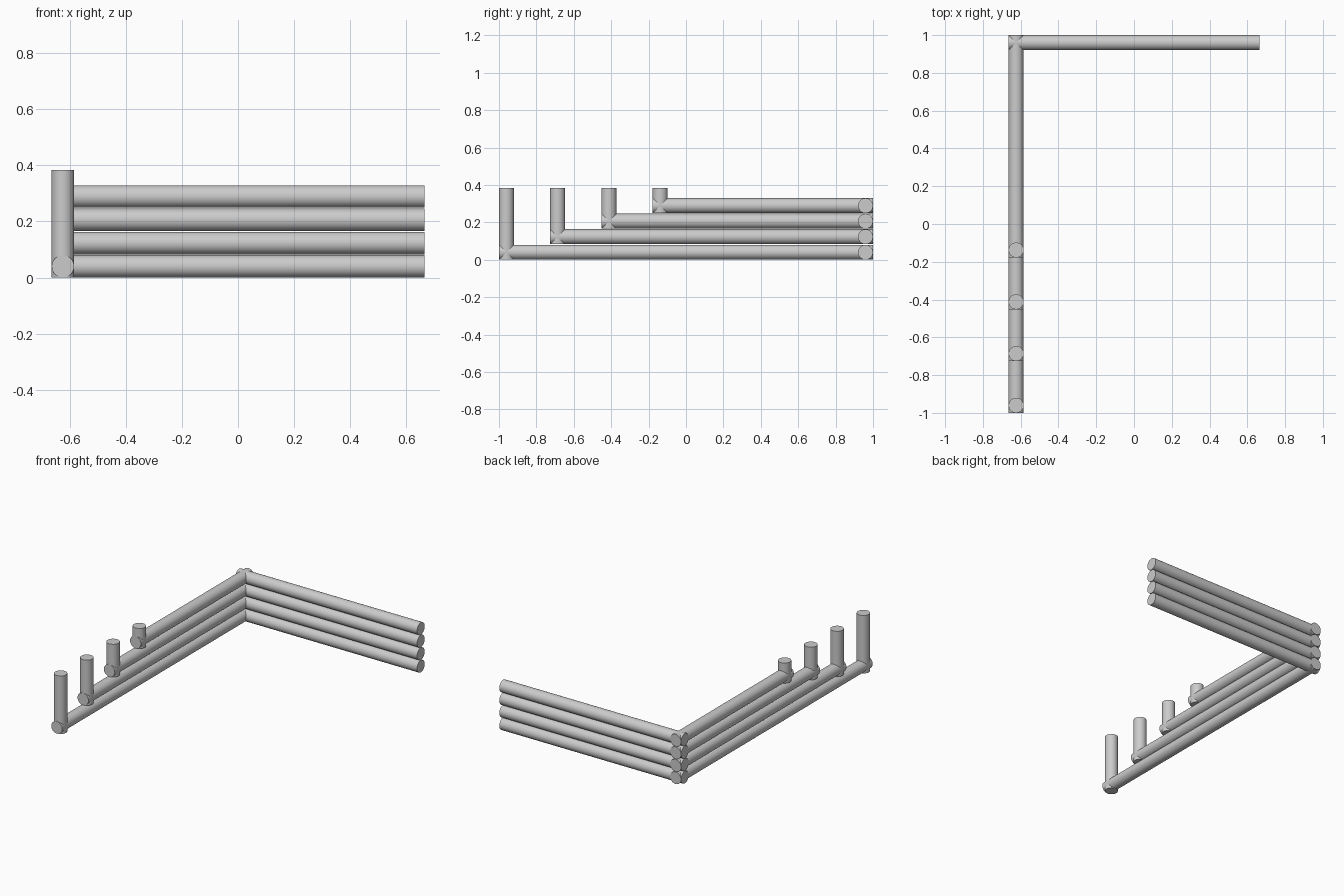
import bpy
import math
from mathutils import Vector

cube = bpy.data.objects.get("Cube")
if cube:
    bpy.data.objects.remove(cube, do_unlink=True)

RADIUS = 0.04
PITCH = 0.083       # height between stacked rails
STEP = 0.274        # each level starts this much further back
HALF_X = 0.664
POST_TOP = 0.383

grey = bpy.data.materials.new("plain_grey")
grey.use_nodes = True
colour = (0.6, 0.6, 0.6, 1)
grey.diffuse_color = colour
grey.node_tree.nodes["Principled BSDF"].inputs["Base Color"].default_value = colour


def rod(name, start, end):
    """Solid round rod between two points."""
    start, end = Vector(start), Vector(end)
    axis = end - start
    bpy.ops.mesh.primitive_cylinder_add(
        vertices=32, radius=RADIUS, depth=axis.length,
        location=(start + end) / 2,
        rotation=axis.to_track_quat('Z', 'Y').to_euler())
    obj = bpy.context.object
    obj.name = name
    obj.data.materials.append(grey)
    bpy.ops.object.shade_smooth_by_angle(angle=math.radians(40))


side_x = -HALF_X + RADIUS
back_y = 1 - RADIUS

# Each level: a back rail, a side rail and the post at the side rail's front end
for level in range(4):
    z = RADIUS + level * PITCH
    front_y = -1 + level * STEP
    post_y = front_y + RADIUS
    rod(f"back_rail_{level + 1}", (-HALF_X, back_y, z), (HALF_X, back_y, z))
    rod(f"side_rail_{level + 1}", (side_x, front_y, z), (side_x, 1, z))
    rod(f"post_{level + 1}", (side_x, post_y, z - RADIUS), (side_x, post_y, POST_TOP))
